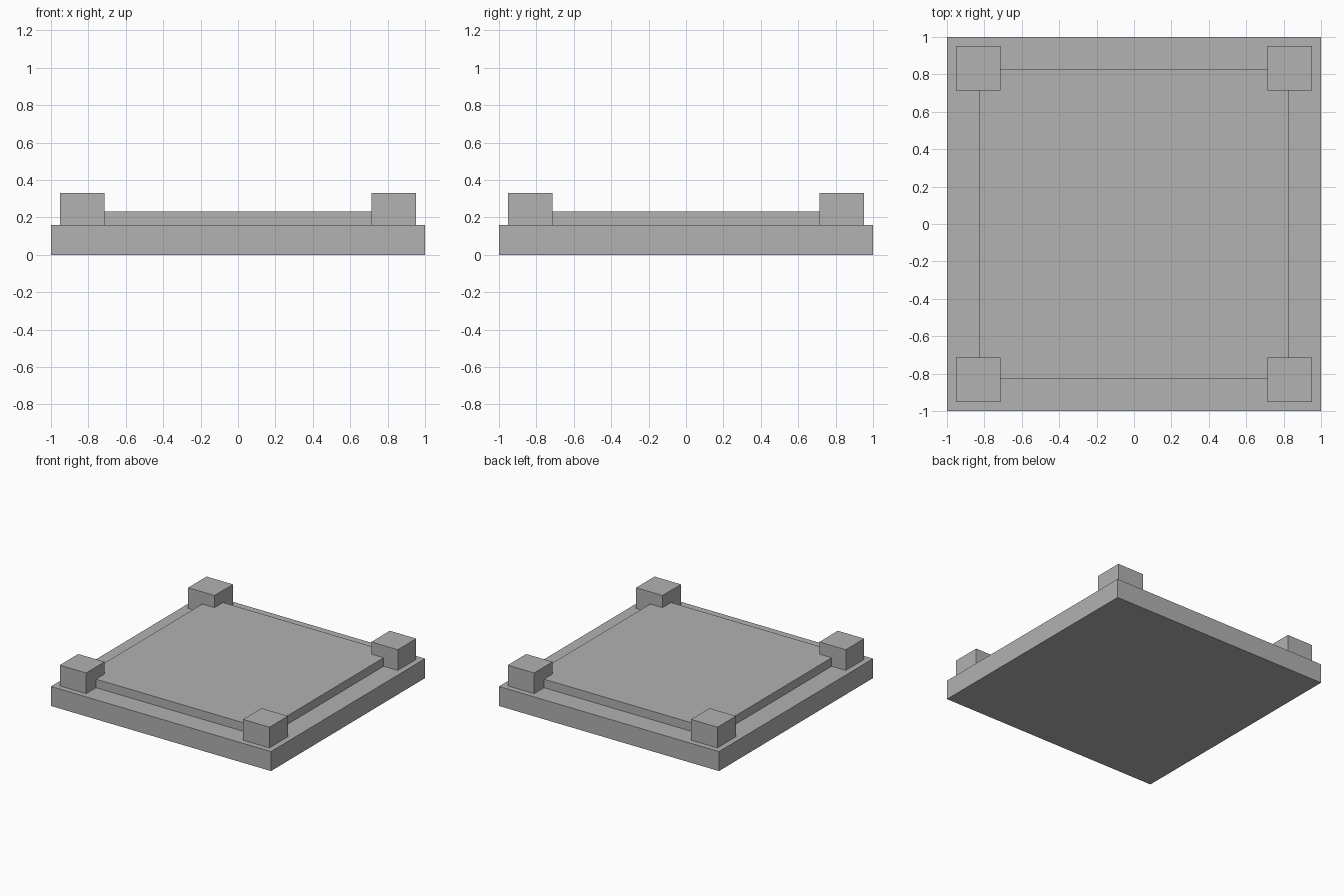
import bpy

cube = bpy.data.objects.get("Cube")
if cube:
    bpy.data.objects.remove(cube, do_unlink=True)

grey = bpy.data.materials.new("stone grey")
grey.use_nodes = True
colour = (0.445, 0.445, 0.445, 1)
grey.diffuse_color = colour
grey.node_tree.nodes["Principled BSDF"].inputs["Base Color"].default_value = colour


def block(name, width, bottom, top, x=0, y=0):
    """Square block between two heights."""
    bpy.ops.mesh.primitive_cube_add(size=1, location=(x, y, (bottom + top) / 2))
    obj = bpy.context.object
    obj.name = name
    obj.scale = (width, width, top - bottom)
    bpy.ops.object.transform_apply(location=False, rotation=False, scale=True)
    obj.data.materials.append(grey)
    return obj


# Base plinth and raised floor slab
block("base_plinth", 2, 0, 0.16)
block("floor_slab", 1.65, 0.16, 0.23)

# Corner posts
for side, sx in (("left", 1), ("right", -1)):
    for end, sy in (("front", -1), ("back", 1)):
        block(f"{end}_{side}_post", 0.24, 0.16, 0.33, sx * 0.833, sy * 0.833)
